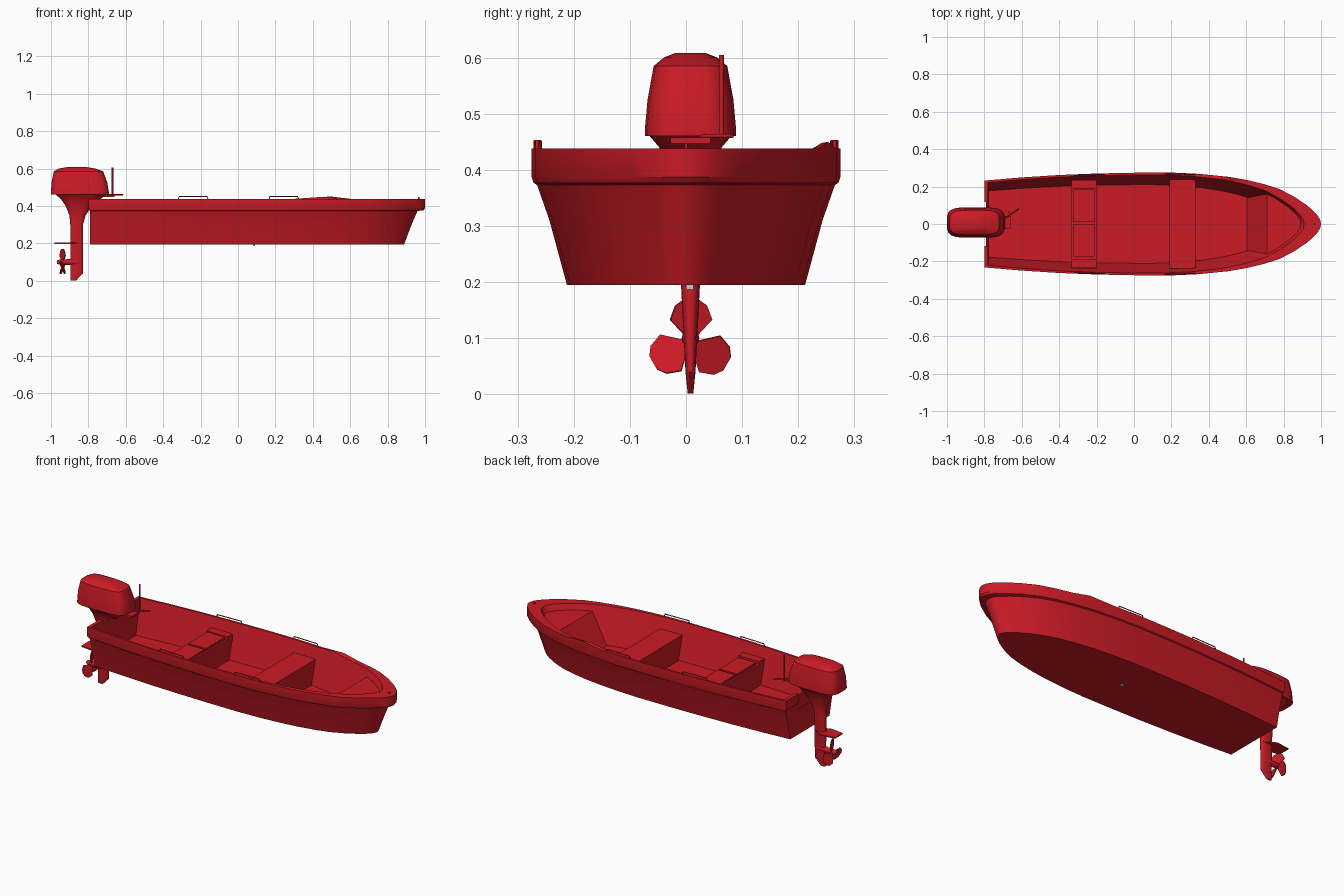
import bpy, bmesh, math
from mathutils import Matrix, Vector

if "Cube" in bpy.data.objects:
    bpy.data.objects.remove(bpy.data.objects["Cube"])

def material(name, col):
    m = bpy.data.materials.new(name)
    m.diffuse_color = (*col, 1)
    m.use_nodes = True
    m.node_tree.nodes["Principled BSDF"].inputs["Base Color"].default_value = m.diffuse_color
    return m

RED = material("red_paint", (0.6, 0.011, 0.019))
GREY = material("grey_metal", (0.6, 0.6, 0.6))
MY = 0.008  # motor centreline

def finish(name, bm, smooth=None, mat=RED):
    bmesh.ops.recalc_face_normals(bm, faces=bm.faces[:])
    me = bpy.data.meshes.new(name)
    bm.to_mesh(me)
    bm.free()
    ob = bpy.data.objects.new(name, me)
    bpy.context.collection.objects.link(ob)
    me.materials.append(mat)
    if smooth:
        bpy.context.view_layer.objects.active = ob
        bpy.ops.object.select_all(action='DESELECT')
        ob.select_set(True)
        bpy.ops.object.shade_smooth_by_angle(angle=math.radians(smooth))
    return ob

def loft(name, loops, smooth=None):
    """Skin closed loops of equal length and cap both ends."""
    bm = bmesh.new()
    rings = [[bm.verts.new(p) for p in lp] for lp in loops]
    n = len(rings[0])
    for a, b in zip(rings, rings[1:]):
        for i in range(n):
            j = (i + 1) % n
            bm.faces.new((a[i], a[j], b[j], b[i]))
    bm.faces.new(rings[0])
    bm.faces.new(rings[-1])
    return finish(name, bm, smooth)

def box(name, x, y, z, mat=RED, bevel=0):
    bm = bmesh.new()
    c = [(a + b) / 2 for a, b in (x, y, z)]
    d = [b - a for a, b in (x, y, z)]
    bmesh.ops.create_cube(bm, size=1, matrix=Matrix.Translation(c) @ Matrix.Diagonal((*d, 1)))
    if bevel:
        bmesh.ops.bevel(bm, geom=bm.edges[:], offset=bevel, segments=2, affect='EDGES')
    return finish(name, bm, mat=mat)

def prism(name, pts, offset):
    """Extrude a planar outline along an offset vector."""
    off = Vector(offset)
    return loft(name, [pts, [Vector(p) + off for p in pts]])

def tube(name, pts, r):
    cu = bpy.data.curves.new(name, 'CURVE')
    cu.dimensions = '3D'
    cu.bevel_depth, cu.bevel_resolution, cu.use_fill_caps = r, 1, True
    sp = cu.splines.new('POLY')
    sp.points.add(len(pts) - 1)
    for q, p in zip(sp.points, pts):
        q.co = (*p, 1)
    ob = bpy.data.objects.new(name, cu)
    bpy.context.collection.objects.link(ob)
    cu.materials.append(RED)
    return ob

# Hull: one plan outline scaled per level, outside up then inside down
PLAN = [(-.8, .232), (-.6, .249), (-.4, .262), (-.2, .27), (0, .274), (.2, .275), (.35, .268),
        (.5, .253), (.6, .236), (.7, .212), (.78, .186), (.86, .144), (.93, .096), (.975, .054), (.995, .024), (1, 0)]

def level(z, bow, scale, stern, bump=0):
    half = []
    for x, w in PLAN:
        s = (x + .8) / 1.8
        half.append((stern + s * (bow - stern), w * scale, z + (bump if x == .5 else 0)))
    return half + [(x, -y, z) for x, y, _ in half[-2::-1]]

hull = loft("hull", [
    level(.195, .888, .772, -.79), level(.31, .932, .885, -.79), level(.373, .96, .965, -.79),
    level(.377, .992, .988, -.795), level(.387, 1, 1, -.8), level(.438, 1, 1, -.8, .012),
    level(.438, .91, .955, -.78, .01), level(.24, .80, .765, -.775)], 30)

# Transom cuts: outer band removed behind the motor, top edge lowered
for i, (x1, z0) in enumerate([(-.788, .34), (-.74, .418)]):
    cutter = box(f"notch_cutter_{i}", (-.85, x1), (-.118, .118), (z0, .5))
    cutter.hide_render = True
    cutter.hide_set(True)
    mod = hull.modifiers.new(f"notch_{i}", 'BOOLEAN')
    mod.operation, mod.object, mod.solver = 'DIFFERENCE', cutter, 'EXACT'

# Thwart seats, tapering down to the floor
def seat(name, x0, x1, top):
    pts = [(x0, -.2, .235), (x0, .2, .235), (x0, .238, top), (x0, -.238, top)]
    prism(name, pts, (x1 - x0, 0, 0))

seat("middle_seat", .19, .33, .375)
seat("rear_seat", -.335, -.2, .365)
for i, (y0, y1) in enumerate([(.01, .185), (-.175, 0)]):
    box(f"seat_cushion_{i}", (-.325, -.21), (y0, y1), (.36, .378), bevel=.002)
for s in (-1, 1):
    box(f"seat_end_{s}", (-.335, -.2), sorted((s * .19, s * .235)), (.34, .38))

# Bow deck with sloping step
inner = [p for p in level(.405, .892, .925, -.78) if p[0] > .7]
rim = [(.71, .16, .405)] + inner + [(.71, -.16, .405)]
foot = [(.6 if p[0] == .71 else p[0] * .93, p[1] * .875, .235) for p in rim]
loft("bow_deck", [foot, rim])

# Side grab rails
for s in (-1, 1):
    for i, (a, b, ya, yb) in enumerate([(-.32, -.16, .26, .265), (.165, .325, .269, .265)]):
        tube(f"grab_rail_{i}_{s}", [(a, s * ya, .435), (a + .006, s * ya, .451),
                                    (b - .006, s * yb, .451), (b, s * yb, .435)], .003)

# Bow light and drain plug
box("bow_light", (.962, .97), (-.003, .003), (.435, .447))
box("drain_plug", (.08, .09), (0, .013), (.187, .2), GREY)

# Outboard motor cowl and leg
def section(z, xc, hx, hy, n=20, e=.5):
    pts = []
    for i in range(n):
        c, s = math.cos(math.tau * (i + .5) / n), math.sin(math.tau * (i + .5) / n)
        pts.append((xc + hx * math.copysign(abs(c) ** e, c), MY + hy * math.copysign(abs(s) ** e, s), z))
    return pts

loft("motor_cowl", [section(*v) for v in [
    (.46, -.845, .156, .082), (.47, -.845, .156, .082), (.525, -.848, .15, .077),
    (.585, -.853, .133, .066), (.6, -.86, .098, .048), (.608, -.86, .05, .028)]], 35)
loft("motor_leg", [section(*v, e=.7) for v in [
    (.462, -.84, .138, .075), (.44, -.84, .11, .056), (.4, -.852, .07, .038), (.35, -.858, .044, .026),
    (.3, -.863, .034, .02), (.195, -.863, .034, .017), (.04, -.863, .034, .009), (.001, -.881, .015, .005)]], 35)

# Clamp bracket over the transom
box("clamp_bracket", (-.84, -.768), (MY - .035, MY + .035), (.415, .45))
box("tiller_mount", (-.79, -.66), (-.028, .044), (.447, .458))

# Tiller lever and upright rod
tube("tiller_lever", [(-.7, .025, .46), (-.615, .082, .46)], .004)
tube("tiller_rod", [(-.67, .063, .455), (-.67, .063, .605)], .005)

# Anti-ventilation plate
prism("ventilation_plate", [(-.98, MY - .035, .197), (-.9, MY - .045, .197), (-.835, MY - .015, .197),
                            (-.835, MY + .015, .197), (-.9, MY + .045, .197), (-.98, MY + .035, .197)], (0, 0, .007))

# Gearcase torpedo
def ring(x, r, n=12):
    return [(x, MY + r * math.cos(math.tau * i / n), .1 + r * math.sin(math.tau * i / n)) for i in range(n)]

loft("gearcase", [ring(x, r) for x, r in
     [(-.968, .009), (-.955, .013), (-.9, .016), (-.85, .014), (-.832, .004)]], 40)

# Three pitched propeller blades
BLADE = [(-.006, .006), (.006, .006), (.04, .04), (.03, .065), (.014, .076), (-.014, .076), (-.03, .065), (-.04, .04)]
for k in range(3):
    rot = Matrix.Rotation(math.tau * k / 3, 4, 'X') @ Matrix.Rotation(math.radians(22), 4, 'Z')
    pts = [Vector((-.94, MY, .093)) + rot @ Vector((0, y, z)) for y, z in BLADE]
    prism(f"propeller_blade_{k}", pts, rot @ Vector((.005, 0, 0)))
